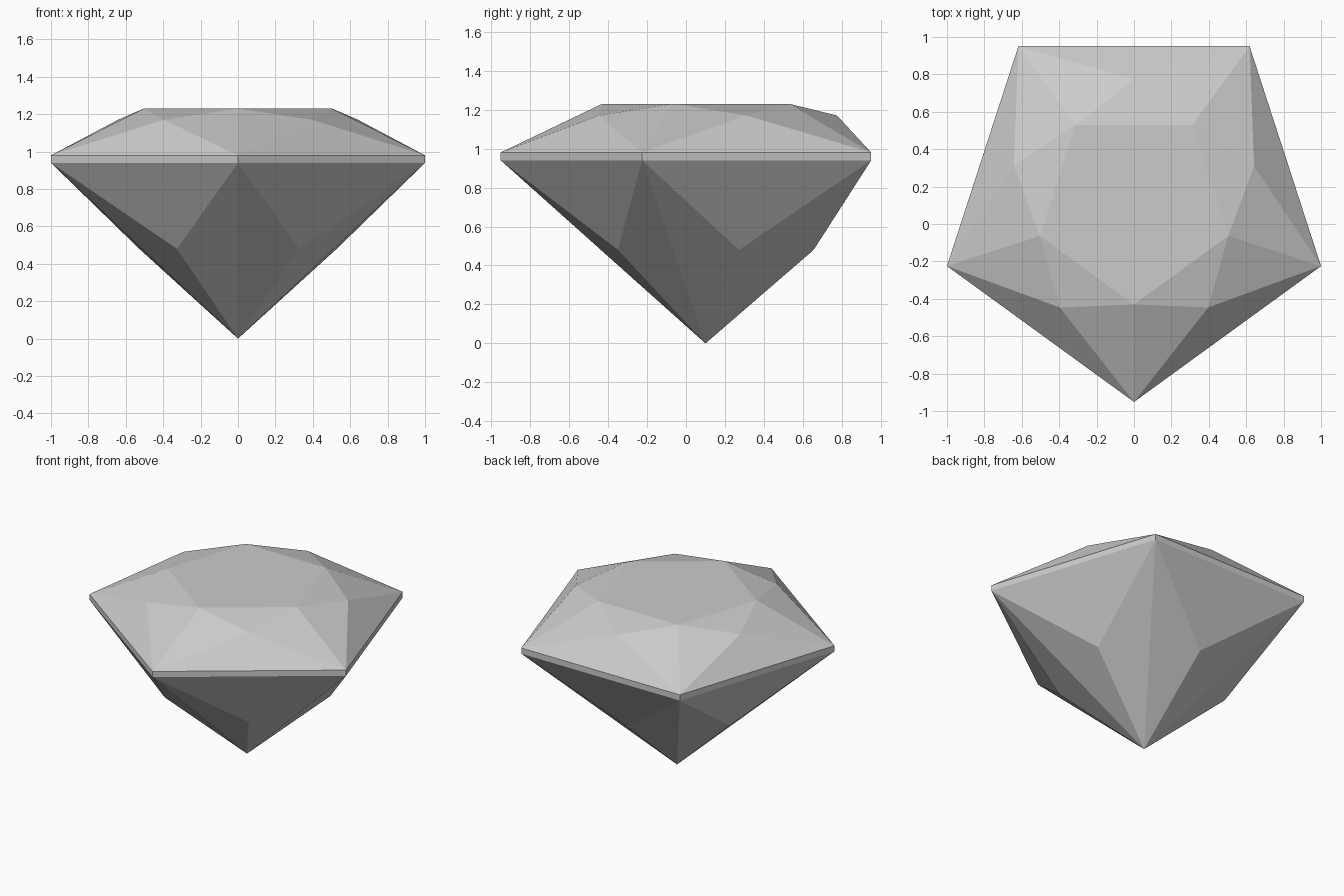
import bpy
import bmesh
from math import cos, sin, radians

cube = bpy.data.objects.get("Cube")
if cube:
    bpy.data.objects.remove(cube, do_unlink=True)

SIDES = 5
STEP = 360 / SIDES
CENTRE_Y = 0.1

# Pale grey stone
stone = bpy.data.materials.new("pale grey stone")
stone.use_nodes = True
colour = (0.6, 0.6, 0.6, 1)
stone.diffuse_color = colour
stone.node_tree.nodes["Principled BSDF"].inputs["Base Color"].default_value = colour

bm = bmesh.new()


def ring(radius, z, turn=0.0):
    """One five-sided ring; turn=0.5 places points between the corners."""
    angles = [radians(-90 + STEP * (i + turn)) for i in range(SIDES)]
    return [bm.verts.new((radius * cos(a), CENTRE_Y + radius * sin(a), z)) for a in angles]


table = ring(0.53, 1.23)
crown = ring(0.675, 1.17, 0.5)
girdle_top = ring(1.0515, 0.98)
girdle_low = ring(1.0515, 0.94)
pavilion = ring(0.555, 0.48, 0.5)
tip = bm.verts.new((0, CENTRE_Y, 0))

# Flat table on top
bm.faces.new(table)

for i in range(SIDES):
    j = (i + 1) % SIDES
    # Crown facets: star, two half kites, girdle triangle
    bm.faces.new((table[i], crown[i], table[j]))
    bm.faces.new((table[i], girdle_top[i], crown[i]))
    bm.faces.new((table[j], crown[i], girdle_top[j]))
    bm.faces.new((girdle_top[i], girdle_top[j], crown[i]))
    # Girdle band
    bm.faces.new((girdle_low[i], girdle_low[j], girdle_top[j], girdle_top[i]))
    # Pavilion facets: girdle triangle, two half kites
    bm.faces.new((girdle_low[j], girdle_low[i], pavilion[i]))
    bm.faces.new((girdle_low[i], tip, pavilion[i]))
    bm.faces.new((girdle_low[j], pavilion[i], tip))

bmesh.ops.recalc_face_normals(bm, faces=bm.faces)

mesh = bpy.data.meshes.new("cut_gem")
bm.to_mesh(mesh)
bm.free()
mesh.materials.append(stone)
gem = bpy.data.objects.new("cut_gem", mesh)
bpy.context.collection.objects.link(gem)
